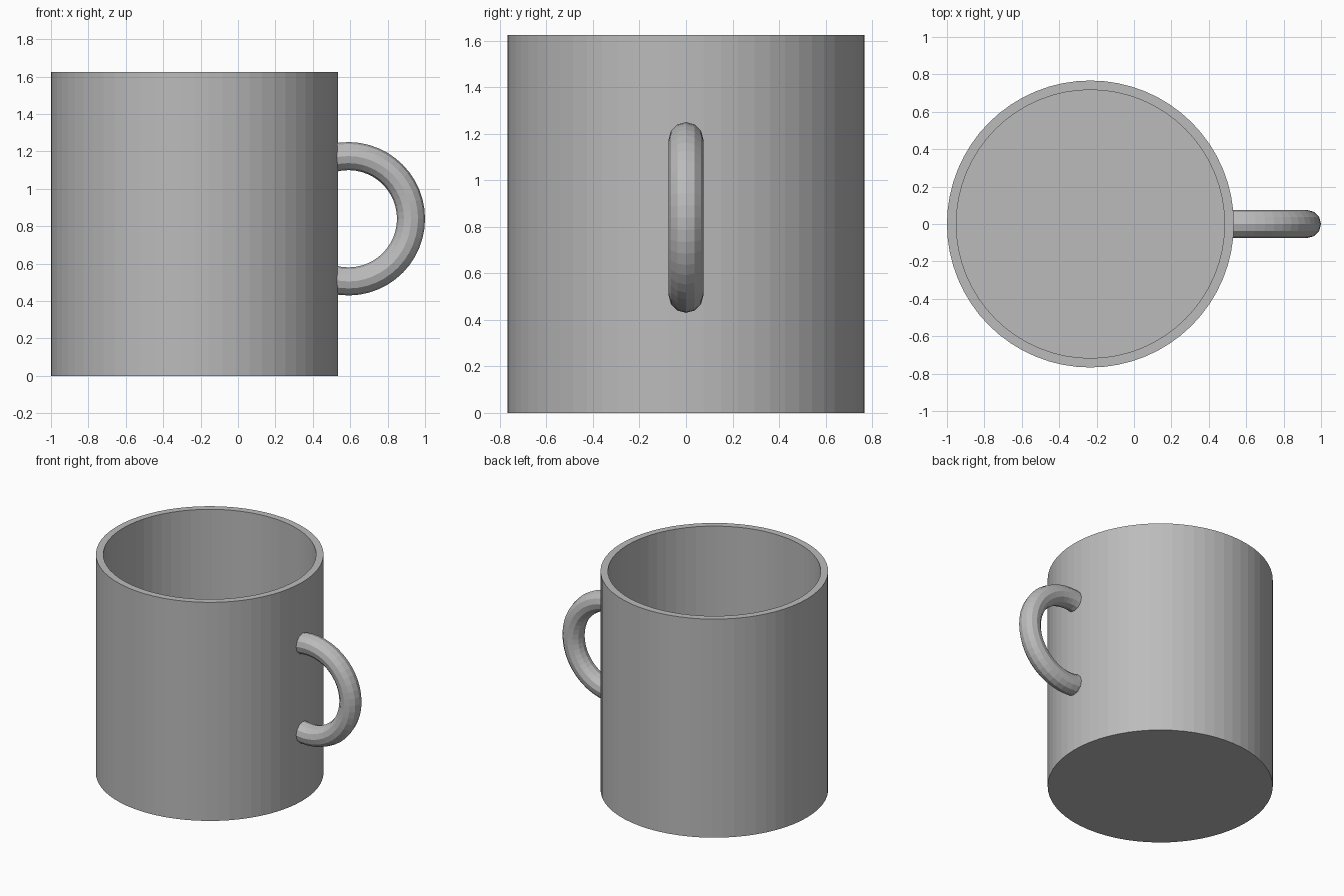
import bpy, bmesh, math

if "Cube" in bpy.data.objects:
    bpy.data.objects.remove(bpy.data.objects["Cube"])

CX, R_OUT, R_IN = -0.233, 0.767, 0.717
HEIGHT, FLOOR, SIDES = 1.625, 0.05, 64

grey = bpy.data.materials.new("plain grey")
grey.diffuse_color = (0.5, 0.5, 0.5, 1)
grey.use_nodes = True
grey.node_tree.nodes["Principled BSDF"].inputs["Base Color"].default_value = grey.diffuse_color


def finish(name, bm):
    bmesh.ops.recalc_face_normals(bm, faces=bm.faces)
    mesh = bpy.data.meshes.new(name)
    bm.to_mesh(mesh)
    bm.free()
    mesh.materials.append(grey)
    obj = bpy.data.objects.new(name, mesh)
    bpy.context.collection.objects.link(obj)
    return obj


def loft(name, rings):
    """Join consecutive rings of points and cap both ends."""
    bm = bmesh.new()
    loops = [[bm.verts.new(p) for p in ring] for ring in rings]
    for a, b in zip(loops, loops[1:]):
        n = len(a)
        for i in range(n):
            j = (i + 1) % n
            bm.faces.new((a[i], a[j], b[j], b[i]))
    bm.faces.new(loops[0])
    bm.faces.new(loops[-1])
    return finish(name, bm)


# Hollow cup: outer wall, rim, inner wall and floor
profile = [(R_OUT, 0), (R_OUT, HEIGHT), (R_IN, HEIGHT), (R_IN, FLOOR)]
loft("cup", [[(CX + r * math.cos(t), r * math.sin(t), z)
              for t in (2 * math.pi * i / SIDES for i in range(SIDES))]
             for r, z in profile])

# Handle: open ring whose ends are buried in the wall
HX, HZ, MAJOR, MINOR = 0.59, 0.84, 0.335, 0.075
STEPS, TUBE, SWEEP = 28, 12, math.radians(104)
rings = []
for s in range(STEPS + 1):
    a = -SWEEP + 2 * SWEEP * s / STEPS
    ring = []
    for k in range(TUBE):
        t = 2 * math.pi * k / TUBE
        r = MAJOR + MINOR * math.cos(t)
        ring.append((HX + r * math.cos(a), MINOR * math.sin(t), HZ + r * math.sin(a)))
    rings.append(ring)
loft("handle", rings)
